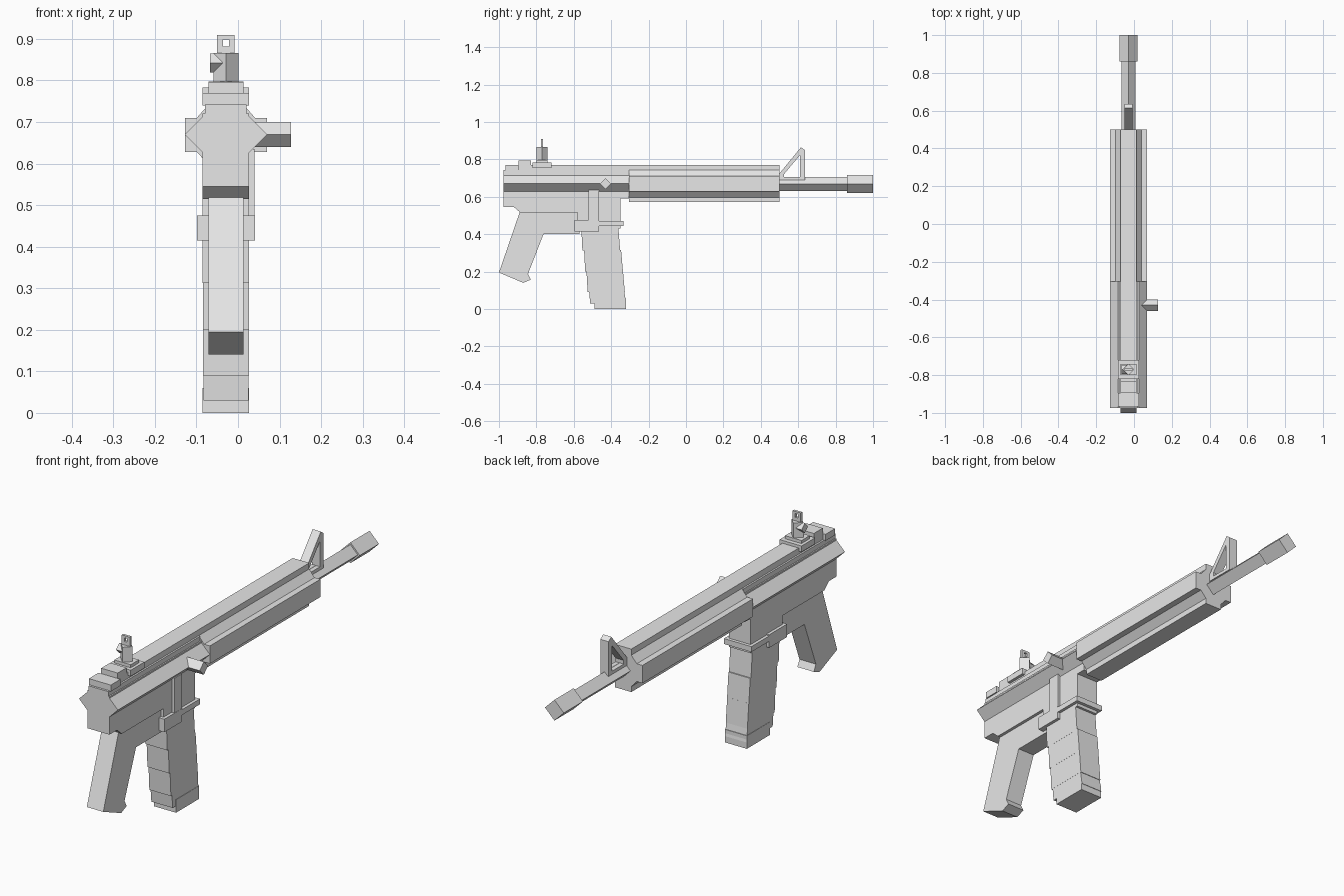
import bpy, bmesh, math

if "Cube" in bpy.data.objects:
    bpy.data.objects.remove(bpy.data.objects["Cube"])

C = -0.029  # body centre line in x

mat = bpy.data.materials.new("light_grey_metal")
mat.diffuse_color = (0.8, 0.8, 0.8, 1)
mat.use_nodes = True
mat.node_tree.nodes["Principled BSDF"].inputs["Base Color"].default_value = mat.diffuse_color


def finish(name, bm):
    bmesh.ops.recalc_face_normals(bm, faces=bm.faces)
    me = bpy.data.meshes.new(name)
    bm.to_mesh(me)
    bm.free()
    me.materials.append(mat)
    ob = bpy.data.objects.new(name, me)
    bpy.context.collection.objects.link(ob)
    return ob


def prism(name, pts, a, b, place):
    """Extrude a 2D outline from a to b; place maps (u, v, depth) to xyz."""
    bm = bmesh.new()
    lo = [bm.verts.new(place(u, v, a)) for u, v in pts]
    hi = [bm.verts.new(place(u, v, b)) for u, v in pts]
    n = len(pts)
    bm.faces.new(lo)
    bm.faces.new(hi)
    for i in range(n):
        j = (i + 1) % n
        bm.faces.new((lo[i], lo[j], hi[j], hi[i]))
    return finish(name, bm)


def side(name, pts, hw):             # outline in y, z; symmetric width
    return prism(name, pts, -hw, hw, lambda y, z, d: (C + d, y, z))


def along(name, pts, y0, y1):        # outline in x, z; runs along y
    return prism(name, pts, y0, y1, lambda x, z, d: (C + x, d, z))


def box(name, x0, x1, y0, y1, z0, z1):
    return along(name, [(x0, z0), (x1, z0), (x1, z1), (x0, z1)], y0, y1)


def diamond(u, v, r):
    return [(u - r, v), (u, v - r), (u + r, v), (u, v + r)]


def ring(name, outer, inner, a, b, place):
    """Extruded frame with a hole; outer and inner have equal point counts."""
    bm = bmesh.new()
    loops = [[bm.verts.new(place(u, v, d)) for u, v in p]
             for p, d in ((outer, a), (outer, b), (inner, b), (inner, a))]
    n = len(outer)
    for k in range(4):
        p, q = loops[k], loops[(k + 1) % 4]
        for i in range(n):
            j = (i + 1) % n
            bm.faces.new((p[i], p[j], q[j], q[i]))
    return finish(name, bm)


# Receiver with magazine well
side("receiver", [(-.975, .72), (-.975, .545), (-.92, .545), (-.885, .515),
                  (-.58, .515), (-.58, .43), (-.35, .43), (-.35, .59),
                  (-.305, .59), (-.305, .72)], .056)
for s, n in ((-1, "left"), (1, "right")):
    along("receiver_ridge_" + n, diamond(s * .0495, .67, .0495), -.975, -.305)
    box("rear_lug_" + n, *sorted((s * .028, s * .056)), -.965, -.895, .74, .77)
box("receiver_top", -.042, .042, -.965, .5, .70, .77)
box("receiver_top_step", -.05, .05, -.975, -.305, .70, .742)
box("rear_block", -.042, .042, -.895, -.83, .74, .795)

# Handguard: stepped section mirrored about the centre
half = [(.042, .572), (.042, .597), (.07, .628), (.099, .628),
        (.099, .71), (.07, .71), (.042, .742)]
along("handguard", half + [(-x, z) for x, z in reversed(half)], -.305, .5)

# Barrel and muzzle
along("barrel", diamond(0, .668, .038), .48, .88)
along("muzzle", diamond(0, .668, .048), .86, 1.0)

# Front sight: triangular frame
ring("front_sight", [(.5, .69), (.5, .725), (.615, .865), (.635, .85), (.635, .69)],
     [(.525, .705), (.525, .722), (.607, .82), (.609, .82), (.609, .705)],
     -.021, .021, lambda y, z, d: (C + d, y, z))

# Rear sight
box("sight_base", -.056, .056, -.82, -.72, .755, .783)
box("sight_plate", -.042, .042, -.80, -.74, .78, .797)
prism("sight_post", diamond(0, -.77, .03), .79, .866,
      lambda x, y, d: (C + x, y, d))
prism("sight_knob", diamond(-.77, .842, .023), -.038, -.008,
      lambda y, z, d: (C + d, y, z))
ring("sight_aperture", [(-.021, .86), (.021, .86), (.021, .909), (-.021, .909)],
     [(-.007, .882), (.007, .882), (.007, .899), (-.007, .899)],
     -.776, -.764, lambda x, z, d: (C + x, d, z))

# Charging handle on the right
prism("charging_handle", diamond(-.43, .67, .03), .06, .156,
      lambda y, z, d: (C + d, y, z))

# Grip and filled guard
side("grip", [(-.885, .53), (-1, .195), (-.87, .14), (-.83, .157),
              (-.845, .187), (-.76, .405), (-.76, .53)], .042)
box("trigger_guard", -.042, .042, -.77, -.57, .402, .52)

# Magazine well lip and right-hand catch
box("well_lip_rear", -.07, .07, -.595, -.465, .415, .475)
box("well_lip_front", -.07, .07, -.47, -.335, .445, .47)
box("catch", .05, .069, -.52, -.465, .45, .635)

# Magazine: stepped segments leaning forward
for i, (y0, y1, z0, z1) in enumerate([(-.56, -.358, .312, .44), (-.545, -.343, .2, .315),
                                      (-.532, -.333, .09, .203), (-.518, -.326, .03, .093)]):
    side("magazine_segment_%d" % (i + 1),
         [(y0, z1), (y0 + .006, z0), (y1 + .006, z0), (y1 - .004, z1)],
         .056 - .0005 * i)
box("magazine_base", -.056, .056, -.49, -.322, 0, .06)
